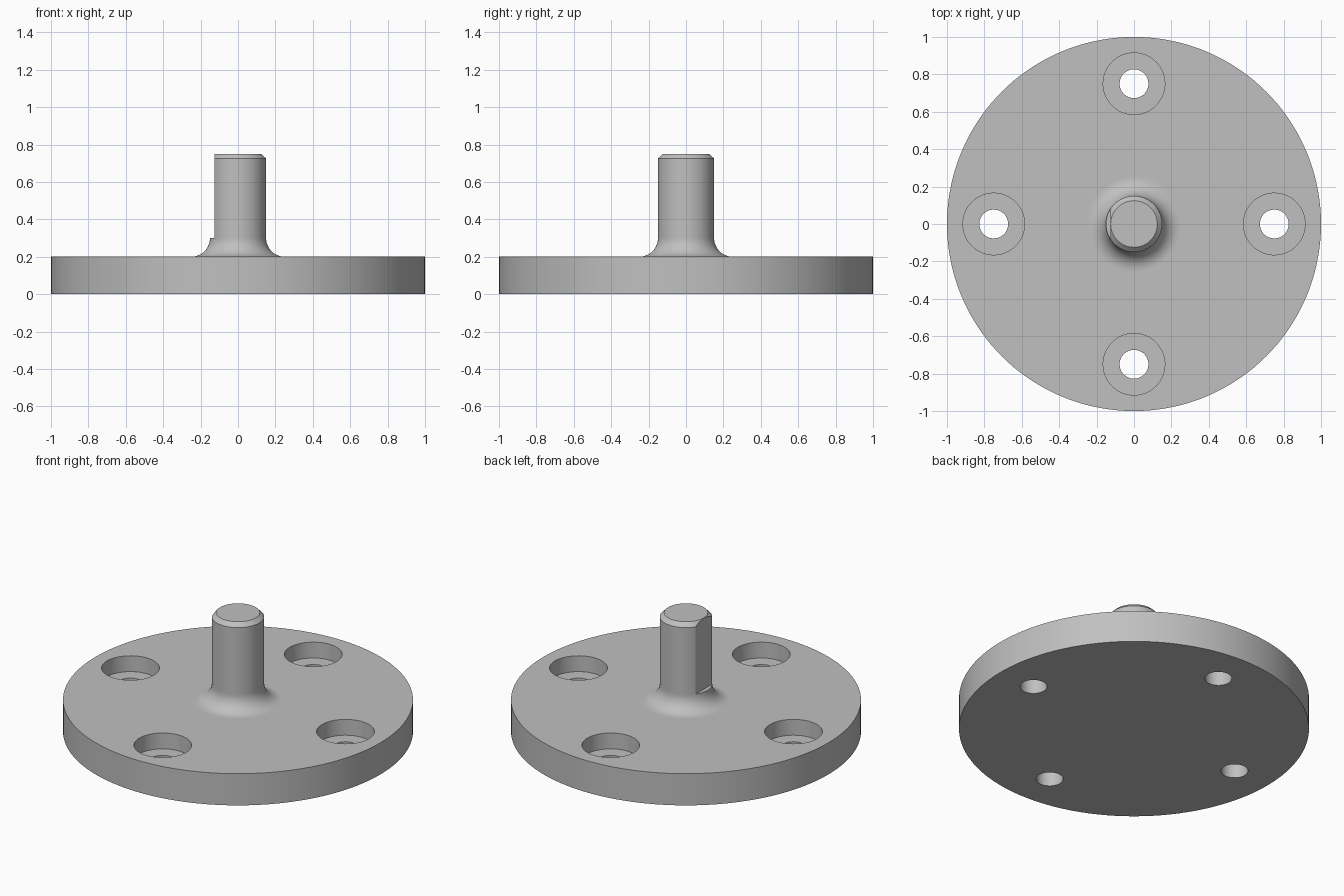
import bpy
import bmesh
from math import cos, sin, pi, radians

cube = bpy.data.objects.get("Cube")
if cube:
    bpy.data.objects.remove(cube, do_unlink=True)

steel = bpy.data.materials.new("steel grey")
steel.use_nodes = True
GREY = (0.527, 0.527, 0.527, 1)
steel.diffuse_color = GREY
steel.node_tree.nodes["Principled BSDF"].inputs["Base Color"].default_value = GREY


def add_object(name, bm):
    bmesh.ops.recalc_face_normals(bm, faces=bm.faces)
    mesh = bpy.data.meshes.new(name)
    bm.to_mesh(mesh)
    bm.free()
    mesh.materials.append(steel)
    obj = bpy.data.objects.new(name, mesh)
    bpy.context.collection.objects.link(obj)
    return obj


def turned(name, profile, segments, centre=(0, 0)):
    """Turn (radius, height) points around a vertical axis into a capped solid."""
    bm = bmesh.new()
    angles = [2 * pi * i / segments for i in range(segments)]
    rings = [[bm.verts.new((centre[0] + r * cos(a), centre[1] + r * sin(a), z))
              for a in angles] for r, z in profile]
    for low, high in zip(rings, rings[1:]):
        for i in range(segments):
            j = (i + 1) % segments
            bm.faces.new((low[i], low[j], high[j], high[i]))
    bm.faces.new(rings[0])
    bm.faces.new(rings[-1])
    return add_object(name, bm)


def cut(target, cutter):
    mod = target.modifiers.new("cut", "BOOLEAN")
    mod.operation = "DIFFERENCE"
    mod.solver = "EXACT"
    mod.object = cutter
    bpy.context.view_layer.objects.active = target
    bpy.ops.object.modifier_apply(modifier=mod.name)
    bpy.data.objects.remove(cutter, do_unlink=True)


# Main dimensions
PLATE_TOP, SHAFT_TOP = 0.2, 0.75
SHAFT_R, FILLET, CHAMFER = 0.15, 0.1, 0.025
STEPS = 12

# Flange and shaft turned as one piece, with a fillet at the root and a chamfered tip
profile = [(1, 0), (1, PLATE_TOP), (SHAFT_R + FILLET + 0.01, PLATE_TOP)]
for i in range(STEPS + 1):
    a = pi / 2 * i / STEPS
    profile.append((SHAFT_R + FILLET * (1 - sin(a)),
                    PLATE_TOP + FILLET * (1 - cos(a))))
profile += [(SHAFT_R, PLATE_TOP + FILLET + 0.01),
            (SHAFT_R, SHAFT_TOP - CHAMFER),
            (SHAFT_R - CHAMFER - 0.0005, SHAFT_TOP)]
flange = turned("flange_with_shaft", profile, 144)

# Four counterbored screw holes
HOLE_R, BORE_R, BORE_FLOOR, PITCH_R = 0.077, 0.165, 0.1, 0.75
for k in range(4):
    a = k * pi / 2
    hole = turned("screw_hole_cutter",
                  [(HOLE_R, -0.1), (HOLE_R, BORE_FLOOR),
                   (BORE_R, BORE_FLOOR), (BORE_R, PLATE_TOP + 0.1)],
                  64, (PITCH_R * cos(a), PITCH_R * sin(a)))
    cut(flange, hole)

# Flat on the right side of the shaft, above the fillet
bm = bmesh.new()
bmesh.ops.create_cube(bm, size=1)
for v in bm.verts:
    v.co.x = -0.125 if v.co.x > 0 else -0.3
    v.co.y *= 0.6
    v.co.z = SHAFT_TOP + 0.1 if v.co.z > 0 else PLATE_TOP + FILLET
cut(flange, add_object("shaft_flat_cutter", bm))

# Smooth curved walls, keep machined edges crisp
bpy.ops.object.select_all(action="DESELECT")
flange.select_set(True)
bpy.context.view_layer.objects.active = flange
bpy.ops.object.shade_smooth_by_angle(angle=radians(25))
